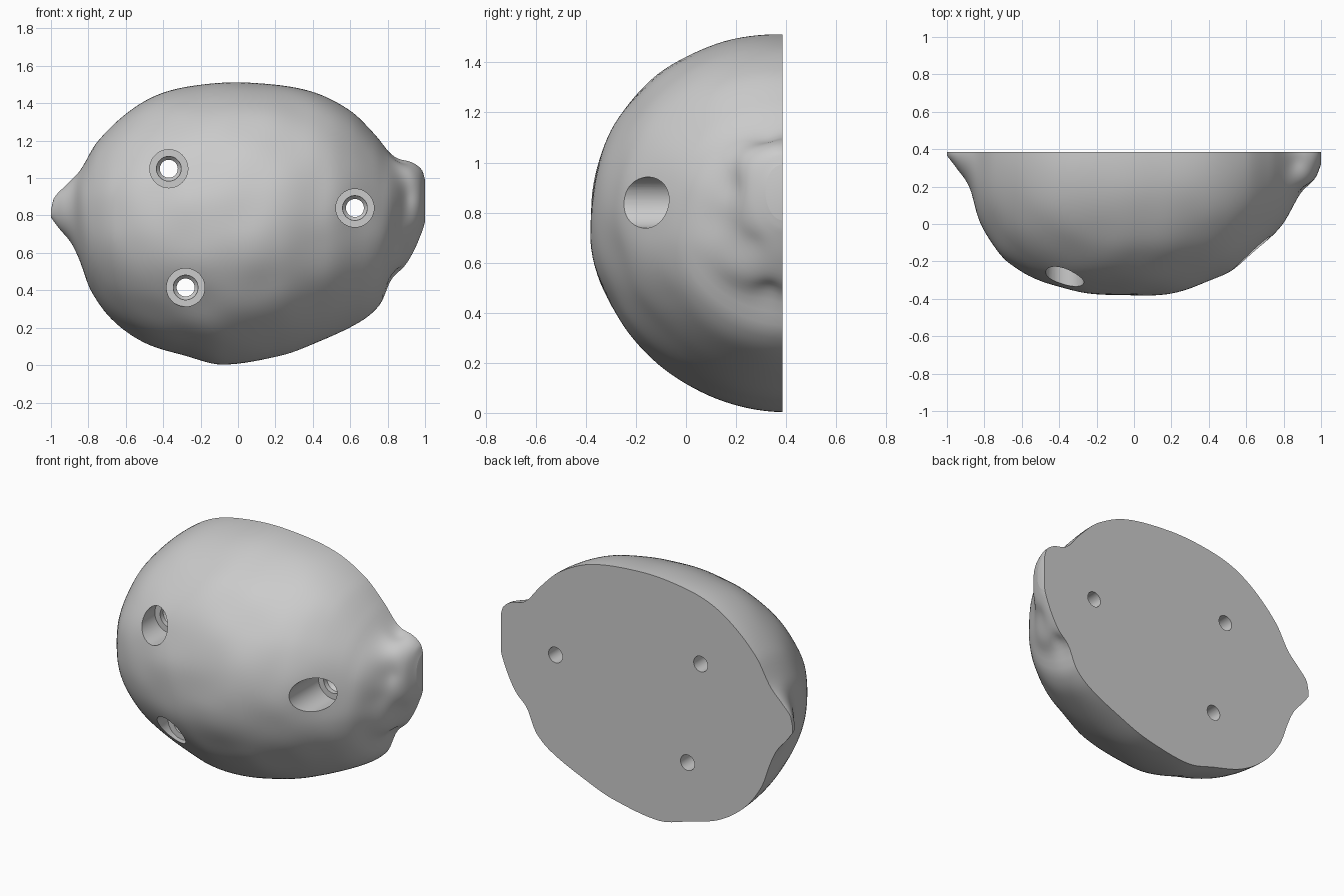
import bpy, bmesh, math
from mathutils import Vector, noise

if "Cube" in bpy.data.objects:
    bpy.data.objects.remove(bpy.data.objects["Cube"])

BACK = 0.385

# Outline of the half fruit: top edge, bottom edge, front surface (x, value)
TOP = [(-1, .83), (-.985, .89), (-.925, .957), (-.845, 1.04), (-.755, 1.19), (-.59, 1.35),
       (-.417, 1.45), (-.19, 1.5), (.06, 1.51), (.385, 1.465), (.6, 1.36), (.73, 1.235),
       (.82, 1.13), (.93, 1.085), (.985, 1.04), (1, .99)]
BOTTOM = [(-1, .79), (-.96, .735), (-.89, .65), (-.845, .555), (-.79, .405), (-.675, .245),
          (-.5, .12), (-.28, .05), (-.085, .003), (.225, .05), (.395, .11), (.65, .23),
          (.76, .325), (.81, .43), (.88, .51), (.945, .62), (.99, .73), (1, .77)]
FRONT = [(-1, .365), (-.95, .30), (-.877, .19), (-.83, .02), (-.77, -.09), (-.67, -.21),
         (-.5, -.305), (-.26, -.367), (-.05, -.385), (.2, -.367), (.48, -.27), (.65, -.15),
         (.8, 0), (.9, .165), (.97, .25), (1, .32)]

# Soft dents and bumps around the stem end: centre, radius, amount
DENTS = [((.9, .28, .68), .07, -.035), ((.86, .1, .76), .09, -.02), ((.84, .33, .47), .07, -.03),
         ((.87, .2, .90), .07, -.025), ((.93, .25, 1.0), .07, .02), ((.86, .33, 1.08), .06, -.02),
         ((.84, .2, .6), .08, .012)]


def curve(pts, x):
    """Smooth interpolation through the points."""
    i = 0
    while i < len(pts) - 2 and x > pts[i + 1][0]:
        i += 1

    def slope(k):
        a, b = pts[max(k - 1, 0)], pts[min(k + 1, len(pts) - 1)]
        return (b[1] - a[1]) / (b[0] - a[0])
    (x0, y0), (x1, y1) = pts[i], pts[i + 1]
    h = x1 - x0
    t = (x - x0) / h
    return (y0 * (1 + 2 * t) * (1 - t) ** 2 + slope(i) * h * t * (1 - t) ** 2
            + y1 * t * t * (3 - 2 * t) + slope(i + 1) * h * t * t * (t - 1))


def lathe_y(name, cx, cz, profile, n=48):
    """Closed solid turned around an axis along y; profile is (radius, y)."""
    bm = bmesh.new()
    rings = [[bm.verts.new((cx + r * math.cos(2 * math.pi * k / n), y,
                            cz + r * math.sin(2 * math.pi * k / n))) for k in range(n)]
             for r, y in profile]
    for a, b in zip(rings, rings[1:]):
        for k in range(n):
            bm.faces.new((a[k], a[(k + 1) % n], b[(k + 1) % n], b[k]))
    bm.faces.new(rings[0])
    bm.faces.new(rings[-1])
    return finish(bm, name)


def finish(bm, name):
    bmesh.ops.recalc_face_normals(bm, faces=bm.faces)
    me = bpy.data.meshes.new(name)
    bm.to_mesh(me)
    bm.free()
    ob = bpy.data.objects.new(name, me)
    bpy.context.collection.objects.link(ob)
    return ob


# Fruit body: half-round sections lofted along x, flat at the back
STATIONS, SEG = 110, 72
bm = bmesh.new()
rings = []
for i in range(STATIONS + 1):
    x = -math.cos(math.pi * i / STATIONS)
    zt, zb, yf = curve(TOP, x), curve(BOTTOM, x), curve(FRONT, x)
    c, h, d = (zt + zb) / 2, (zt - zb) / 2, BACK - yf
    ring = []
    for k in range(SEG + 1):
        a = math.pi * k / SEG
        p = Vector((x, BACK - d * math.sin(a), c + .03 * h * math.sin(a) + h * math.cos(a)))
        amount = .012 * noise.noise(p * 4.5) * math.sin(a)
        for pos, rad, amt in DENTS:
            amount += amt * math.exp(-((p - Vector(pos)).length / rad) ** 2)
        amount *= min(1, h / .3)
        out = Vector((0, -math.sin(a), math.cos(a)))
        ring.append(bm.verts.new(p + out * amount))
    ring[0].co.y = ring[-1].co.y = BACK
    rings.append(ring)
for a, b in zip(rings, rings[1:]):
    for k in range(SEG + 1):
        j = (k + 1) % (SEG + 1)
        bm.faces.new((a[k], a[j], b[j], b[k]))
bm.faces.new(rings[0])
bm.faces.new(rings[-1])
body = finish(bm, "half_fruit_body")

# Three stepped screw holes: x, z, depth of the seat
bpy.context.view_layer.objects.active = body
body.select_set(True)
for n, (x, z, seat) in enumerate([(-.37, 1.05, -.14), (.625, .84, .04), (-.28, .415, -.14)]):
    cutter = lathe_y(f"screw_hole_cutter_{n}", x, z, [
        (.102, -.6), (.102, seat), (.066, seat), (.066, seat + .03),
        (.048, seat + .05), (.048, .5)])
    cutter.hide_render = True
    mod = body.modifiers.new("screw_hole", 'BOOLEAN')
    mod.operation, mod.solver, mod.object = 'DIFFERENCE', 'EXACT', cutter
    bpy.ops.object.modifier_apply(modifier=mod.name)
    bpy.data.objects.remove(cutter)

bpy.ops.object.shade_smooth_by_angle(angle=math.radians(40))
